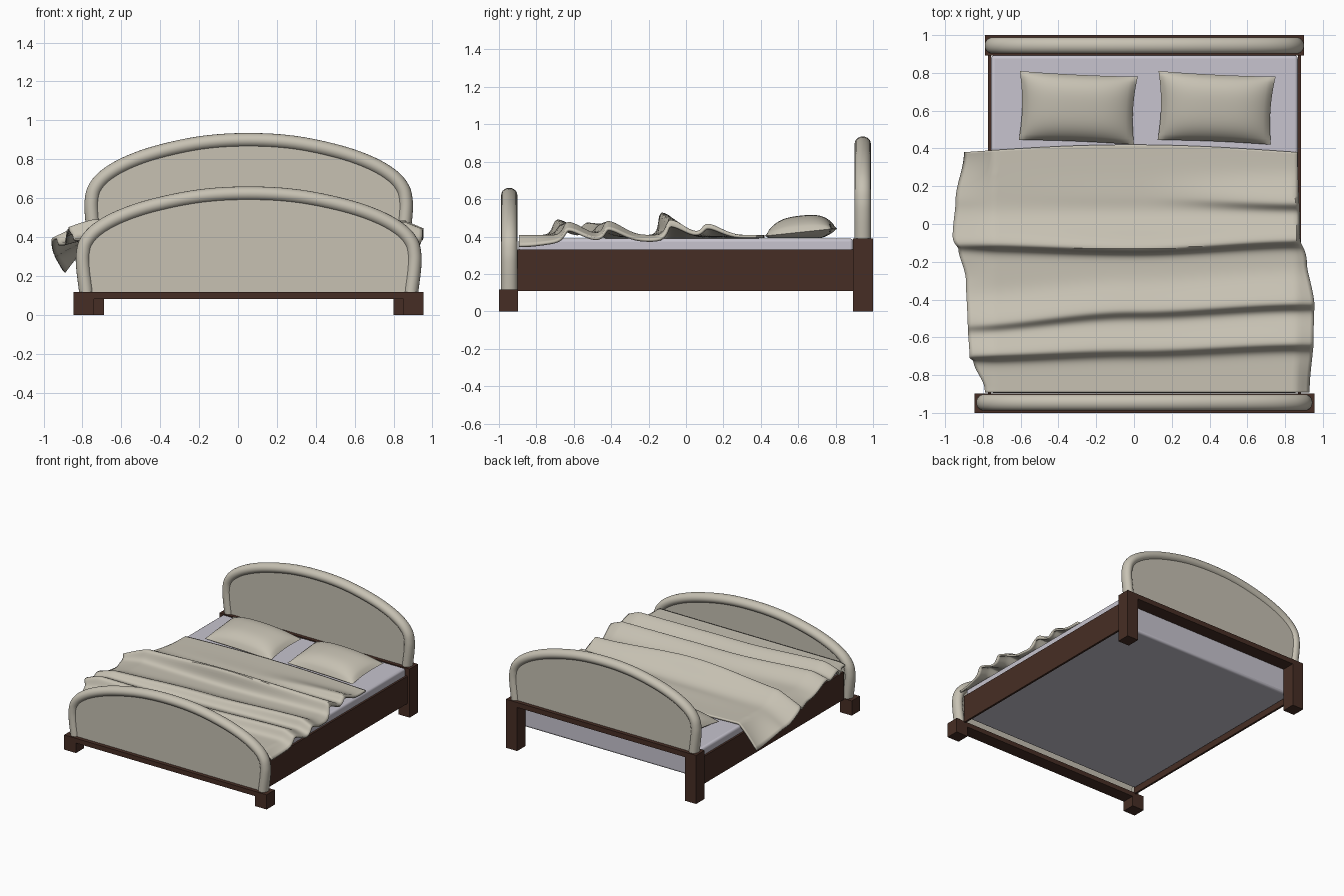
import bpy, bmesh, math
from mathutils import Vector

if "Cube" in bpy.data.objects:
    bpy.data.objects.remove(bpy.data.objects["Cube"])

CX = 0.055  # centre line of the bed frame


def material(name, rgb):
    m = bpy.data.materials.new(name)
    m.diffuse_color = (*rgb, 1)
    m.use_nodes = True
    m.node_tree.nodes["Principled BSDF"].inputs["Base Color"].default_value = m.diffuse_color
    return m


CREAM = material("cream fabric", (0.57, 0.535, 0.45))
WOOD = material("dark brown wood", (0.062, 0.027, 0.018))
SHEET = material("pale lavender sheet", (0.57, 0.55, 0.62))


def finish(name, bm, mat, smooth=True):
    bmesh.ops.recalc_face_normals(bm, faces=bm.faces)
    me = bpy.data.meshes.new(name)
    bm.to_mesh(me)
    bm.free()
    me.materials.append(mat)
    ob = bpy.data.objects.new(name, me)
    bpy.context.collection.objects.link(ob)
    if smooth:
        bpy.ops.object.select_all(action='DESELECT')
        bpy.context.view_layer.objects.active = ob
        ob.select_set(True)
        bpy.ops.object.shade_smooth_by_angle(angle=math.radians(40))
    return ob


def box(name, lo, hi, mat, bevel=0.0, segments=1):
    bm = bmesh.new()
    bmesh.ops.create_cube(bm, size=1)
    for v in bm.verts:
        v.co = Vector([lo[i] + (v.co[i] + 0.5) * (hi[i] - lo[i]) for i in range(3)])
    ob = finish(name, bm, mat, bevel > 0)
    if bevel:
        b = ob.modifiers.new("bevel", 'BEVEL')
        b.width, b.segments = bevel, segments
    return ob


def interp(table, t):
    """Smooth interpolation in a table of (key, value), keys ascending."""
    if t <= table[0][0]:
        return table[0][1]
    for (a, va), (b, vb) in zip(table, table[1:]):
        if t <= b:
            s = (t - a) / (b - a)
            return va + (vb - va) * s * s * (3 - 2 * s)
    return table[-1][1]


def grid(bm, nu, nv, fn):
    rows = [[bm.verts.new(fn(i / nu, j / nv)) for j in range(nv + 1)] for i in range(nu + 1)]
    for i in range(nu):
        for j in range(nv):
            bm.faces.new((rows[i][j], rows[i + 1][j], rows[i + 1][j + 1], rows[i][j + 1]))


# ---- padded arched boards ----
HALF = [(0.872, 0), (0.887, 0.12), (0.888, 0.2), (0.868, 0.275), (0.805, 0.348),
        (0.685, 0.418), (0.505, 0.48), (0.255, 0.53), (0, 0.545)]
RIM = 0.037  # half width of the rim seen from the front


def arch_path(sx, z0, inset, steps=6):
    pts = [Vector((x * sx, z)) for x, z in HALF]
    pts += [Vector((-p.x, p.y)) for p in reversed(pts[:-1])]
    ext = [2 * pts[0] - pts[1]] + pts + [2 * pts[-1] - pts[-2]]
    out = []
    for i in range(1, len(ext) - 2):
        a, b, c, d = ext[i - 1:i + 3]
        for k in range(steps):
            t = k / steps
            out.append(0.5 * (2 * b + (c - a) * t + (2 * a - 5 * b + 4 * c - d) * t * t
                              + (3 * b - a - 3 * c + d) * t ** 3))
    out.append(pts[-1])
    path = []
    for i, p in enumerate(out):
        tan = (out[min(i + 1, len(out) - 1)] - out[max(i - 1, 0)]).normalized()
        if i in (0, len(out) - 1):
            tan = Vector((0, 1 if i == 0 else -1))
        n = Vector((tan.y, -tan.x))  # outward
        path.append((Vector((CX + p.x, z0 + p.y)) - n * inset, n))
    return path


def arched_board(name, sx, z0, y):
    path = arch_path(sx, z0, RIM)
    # rounded rim swept along the arch
    bm = bmesh.new()
    rings = []
    for p, n in path:
        ring = []
        for k in range(20):
            a = 2 * math.pi * k / 20
            q = p + n * RIM * math.cos(a)
            ring.append(bm.verts.new((q.x, y + 0.043 * math.sin(a), q.y)))
        rings.append(ring)
    for r, s in zip(rings, rings[1:]):
        for k in range(20):
            bm.faces.new((r[k], r[(k + 1) % 20], s[(k + 1) % 20], s[k]))
    bm.faces.new(rings[0])
    bm.faces.new(rings[-1])
    finish(name + "_rim", bm, CREAM)
    # flat panel inside the rim
    bm = bmesh.new()
    f = bm.faces.new([bm.verts.new((p.x, y - 0.024, p.y)) for p, n in path])
    ext = bmesh.ops.extrude_face_region(bm, geom=[f], use_keep_orig=True)
    for v in ext["geom"]:
        if isinstance(v, bmesh.types.BMVert):
            v.co.y += 0.048
    finish(name + "_panel", bm, CREAM)


arched_board("footboard", 1.0, 0.115, -0.945)
arched_board("headboard", 0.95, 0.39, 0.945)

# ---- wooden frame ----
for s, side in ((-1, "left"), (1, "right")):
    def span(a, b):
        return sorted((CX + s * a, CX + s * b))
    x0, x1 = span(0.795, 0.90)
    box(f"front_leg_{side}", (x0, -1, 0), (x1, -0.897, 0.118), WOOD)
    x0, x1 = span(0.745, 0.845)
    box(f"back_leg_{side}", (x0, 0.893, 0), (x1, 1, 0.39), WOOD)
    x0, x1 = span(0.812, 0.828)
    box(f"side_rail_{side}", (x0, -0.9, 0.11), (x1, 0.9, 0.33), WOOD)
box("foot_rail", (CX - 0.8, -1, 0.08), (CX + 0.8, -0.897, 0.118), WOOD)
box("head_rail", (CX - 0.75, 0.893, 0.35), (CX + 0.75, 1, 0.39), WOOD)

# ---- mattress ----
box("mattress", (CX - 0.812, -0.895, 0.15), (CX + 0.812, 0.893, 0.39), SHEET, 0.018, 4)

# ---- pillows ----


def pillow(name, corners):
    bl, br, tr, tl = [Vector(c) for c in corners]

    def surf(sign):
        def fn(i, j):
            u, v = 2 * i - 1, 2 * j - 1
            a = (u * (1 - 0.05 * (1 - v * v)) + 1) / 2
            b = (v * (1 - 0.03 * (1 - u * u)) + 1) / 2
            p = (bl * (1 - a) + br * a) * (1 - b) + (tl * (1 - a) + tr * a) * b
            puff = (max(0, (1 - u ** 4) * (1 - v ** 4))) ** 0.6 * (1 - 0.25 * u * u - 0.2 * v * v)
            z = 0.403 + 0.038 * j + sign * (0.09 if sign > 0 else 0.05) * puff
            return (p.x, p.y, max(z, 0.391))
        return fn
    bm = bmesh.new()
    grid(bm, 32, 24, surf(1))
    grid(bm, 32, 24, surf(-1))
    bmesh.ops.remove_doubles(bm, verts=bm.verts, dist=0.0004)
    finish(name, bm, CREAM)


pillow("pillow_left", [(-0.61, 0.445), (0.0, 0.42), (0.02, 0.78), (-0.605, 0.81)])
pillow("pillow_right", [(0.125, 0.445), (0.725, 0.42), (0.75, 0.78), (0.13, 0.81)])

# ---- rumpled blanket ----
LEFT_X = [(-0.88, -0.79), (-0.72, -0.85), (-0.68, -0.87), (-0.52, -0.88), (-0.3, -0.89),
          (-0.12, -0.93), (-0.04, -0.96), (0.12, -0.945), (0.38, -0.90)]
RIGHT_X = [(-0.88, 0.93), (-0.6, 0.95), (-0.4, 0.955), (-0.2, 0.915), (-0.04, 0.88), (0.4, 0.865)]
LEFT_Z = [(-0.88, 0.395), (-0.5, 0.39), (-0.2, 0.37), (0.1, 0.31), (0.38, 0.225)]
RIGHT_Z = [(-0.88, 0.355), (-0.6, 0.385), (-0.2, 0.385), (0.1, 0.40), (0.4, 0.408)]
# crest position and height across x at left, centre and right
FOLDS = [((-0.655, -0.635, -0.6), (0.085, 0.06, 0.07)),
         ((-0.50, -0.43, -0.385), (0.065, 0.06, 0.075)),
         ((-0.07, -0.08, -0.05), (0.075, 0.12, 0.08)),
         ((0.16, 0.15, 0.14), (0.0, 0.005, 0.06))]


def blanket_point(i, j):
    y = -0.892 + j * (1.272 + 0.04 * math.sin(math.pi * i))
    xl, xr = interp(LEFT_X, y), interp(RIGHT_X, y)
    x = xl + (xr - xl) * i
    fold = 0.0
    for ys, hs in FOLDS:
        c = interp([(-0.9, ys[0]), (0, ys[1]), (0.9, ys[2])], x)
        h = interp([(-0.9, hs[0]), (0, hs[1]), (0.9, hs[2])], x)
        d = y - c
        fold += h * math.exp(-(d / (0.085 if d > 0 else 0.055)) ** 2)
    z = 0.408 + fold
    # sides hang over the mattress edges
    if x < -0.74:
        t = ((-0.74 - x) / (-0.74 - xl)) ** 1.2
        z += (interp(LEFT_Z, y) + 0.7 * fold - z) * t
    elif x > 0.86 and xr > 0.861:
        t = (x - 0.86) / (xr - 0.86)
        z += (interp(RIGHT_Z, y) + 0.8 * fold - z) * t
    # folds lean towards the foot end
    return (x, y - 0.4 * fold, z)


bm = bmesh.new()
grid(bm, 90, 120, blanket_point)
blanket = finish("blanket", bm, CREAM)
if blanket.data.polygons[len(blanket.data.polygons) // 2].normal.z < 0:
    blanket.data.flip_normals()
thick = blanket.modifiers.new("thickness", 'SOLIDIFY')
thick.thickness, thick.offset = 0.015, -1
